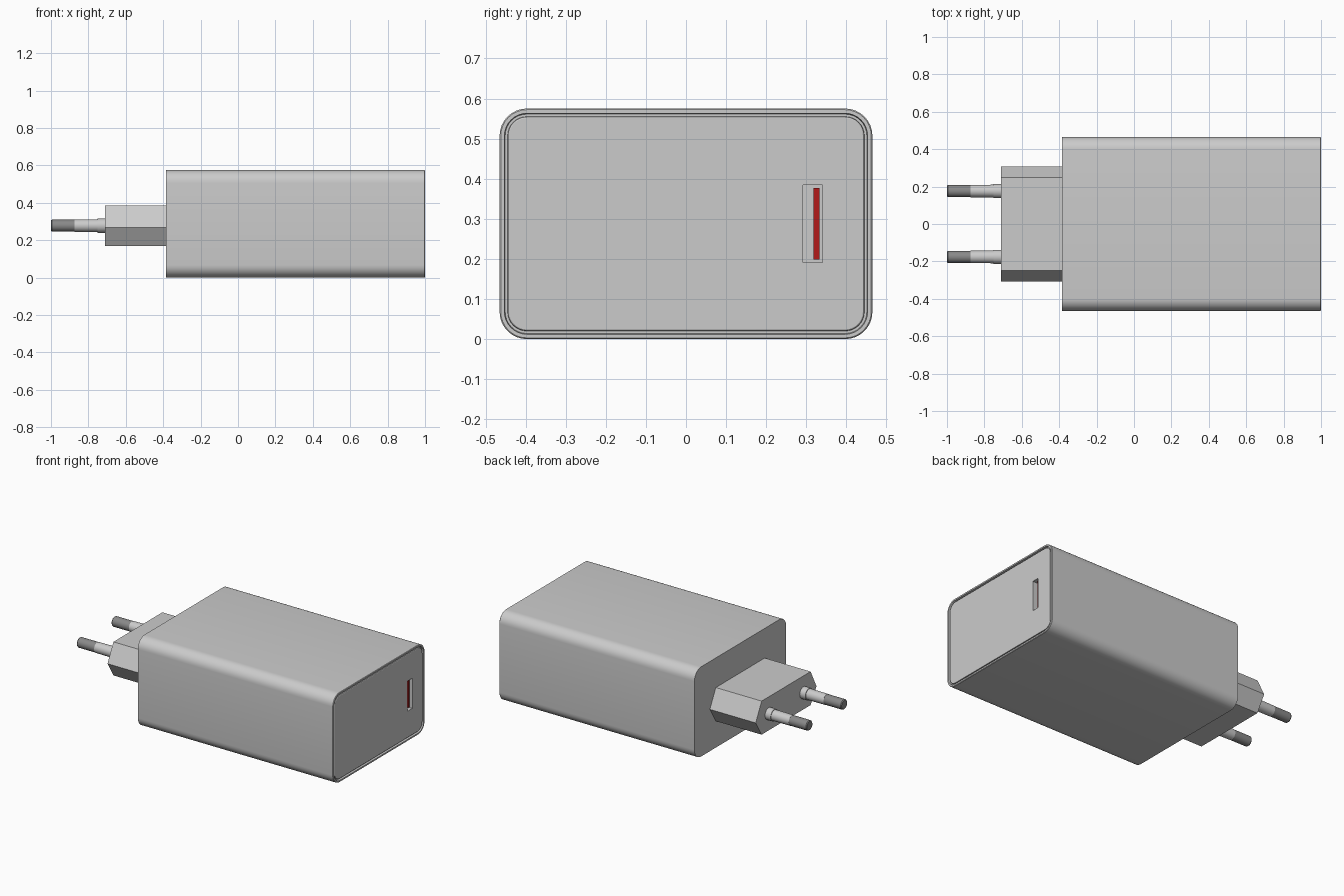
import bpy, bmesh, math

if "Cube" in bpy.data.objects:
    bpy.data.objects.remove(bpy.data.objects["Cube"])

ZC = 0.2875          # body centre height
PIN_Z = 0.278        # plug centre height


def material(name, color):
    m = bpy.data.materials.new(name)
    m.diffuse_color = color
    m.use_nodes = True
    m.node_tree.nodes["Principled BSDF"].inputs["Base Color"].default_value = m.diffuse_color
    return m


def loft(name, rings, mat=None):
    """Skin a list of equal-length point rings and cap both ends."""
    bm = bmesh.new()
    loops = [[bm.verts.new(p) for p in ring] for ring in rings]
    n = len(loops[0])
    for a, b in zip(loops, loops[1:]):
        for i in range(n):
            j = (i + 1) % n
            bm.faces.new((a[i], a[j], b[j], b[i]))
    bm.faces.new(loops[0][::-1])
    bm.faces.new(loops[-1])
    bmesh.ops.recalc_face_normals(bm, faces=bm.faces)
    mesh = bpy.data.meshes.new(name)
    bm.to_mesh(mesh)
    bm.free()
    obj = bpy.data.objects.new(name, mesh)
    bpy.context.collection.objects.link(obj)
    if mat:
        mesh.materials.append(mat)
    return obj


def smooth(obj):
    bpy.ops.object.select_all(action='DESELECT')
    obj.select_set(True)
    bpy.context.view_layer.objects.active = obj
    bpy.ops.object.shade_smooth_by_angle(angle=math.radians(30))


def rounded_ring(x, inset, hy=0.465, hz=0.2875, r=0.068, seg=8):
    """Rounded rectangle in the YZ plane, inset from the body outline."""
    pts = []
    for k, (sy, sz) in enumerate([(1, 1), (-1, 1), (-1, -1), (1, -1)]):
        for i in range(seg + 1):
            a = math.pi / 2 * (k + i / seg)
            pts.append((x, sy * (hy - r) + (r - inset) * math.cos(a),
                        ZC + sz * (hz - r) + (r - inset) * math.sin(a)))
    return pts


def circle_ring(x, y, r, seg=24):
    return [(x, y + r * math.cos(2 * math.pi * i / seg),
             PIN_Z + r * math.sin(2 * math.pi * i / seg)) for i in range(seg)]


def box(name, x0, x1, y0, y1, z0, z1, mat=None):
    return loft(name, [[(x, y0, z0), (x, y1, z0), (x, y1, z1), (x, y0, z1)]
                       for x in (x0, x1)], mat)


red = material("port_red", (0.45, 0.01, 0.01, 1))
dark = material("pin_metal", (0.25, 0.25, 0.25, 1))

# Body shell with a thin groove around the end panel
body = loft("body", [rounded_ring(x, i) for x, i in [
    (-0.385, 0), (0.997, 0), (1.0, 0.003), (1.0, 0.012),
    (0.988, 0.014), (0.988, 0.020), (0.996, 0.021), (0.998, 0.024)]])

# Port opening cut into the end panel
cutter = box("port_cutter", 0.86, 1.05, 0.292, 0.340, 0.191, 0.384)
cutter.hide_render = True
cut = body.modifiers.new("port", 'BOOLEAN')
cut.operation = 'DIFFERENCE'
cut.solver = 'EXACT'
cut.object = cutter
bpy.context.view_layer.objects.active = body
bpy.ops.object.modifier_apply(modifier=cut.name)
bpy.data.objects.remove(cutter, do_unlink=True)
smooth(body)

# Red tongue inside the port
box("port_tongue", 0.855, 0.985, 0.318, 0.333, 0.199, 0.377, red)

# Hexagonal plug block
hexagon = [(0.308, 0.268), (0.248, 0.385), (-0.248, 0.385),
           (-0.308, 0.268), (-0.248, 0.170), (0.248, 0.170)]
loft("plug_block", [[(x, y, z) for y, z in hexagon] for x in (-0.71, -0.38)])

# Two pins: collar, insulating sleeve and metal tip
for side, y in (("left", -0.176), ("right", 0.176)):
    sleeve = loft(f"pin_sleeve_{side}", [circle_ring(x, y, r) for x, r in [
        (-0.70, 0.038), (-0.75, 0.038), (-0.75, 0.034), (-0.875, 0.033)]])
    tip = loft(f"pin_tip_{side}", [circle_ring(x, y, r) for x, r in [
        (-0.87, 0.032), (-0.995, 0.032), (-1.0, 0.028)]], dark)
    smooth(sleeve)
    smooth(tip)
